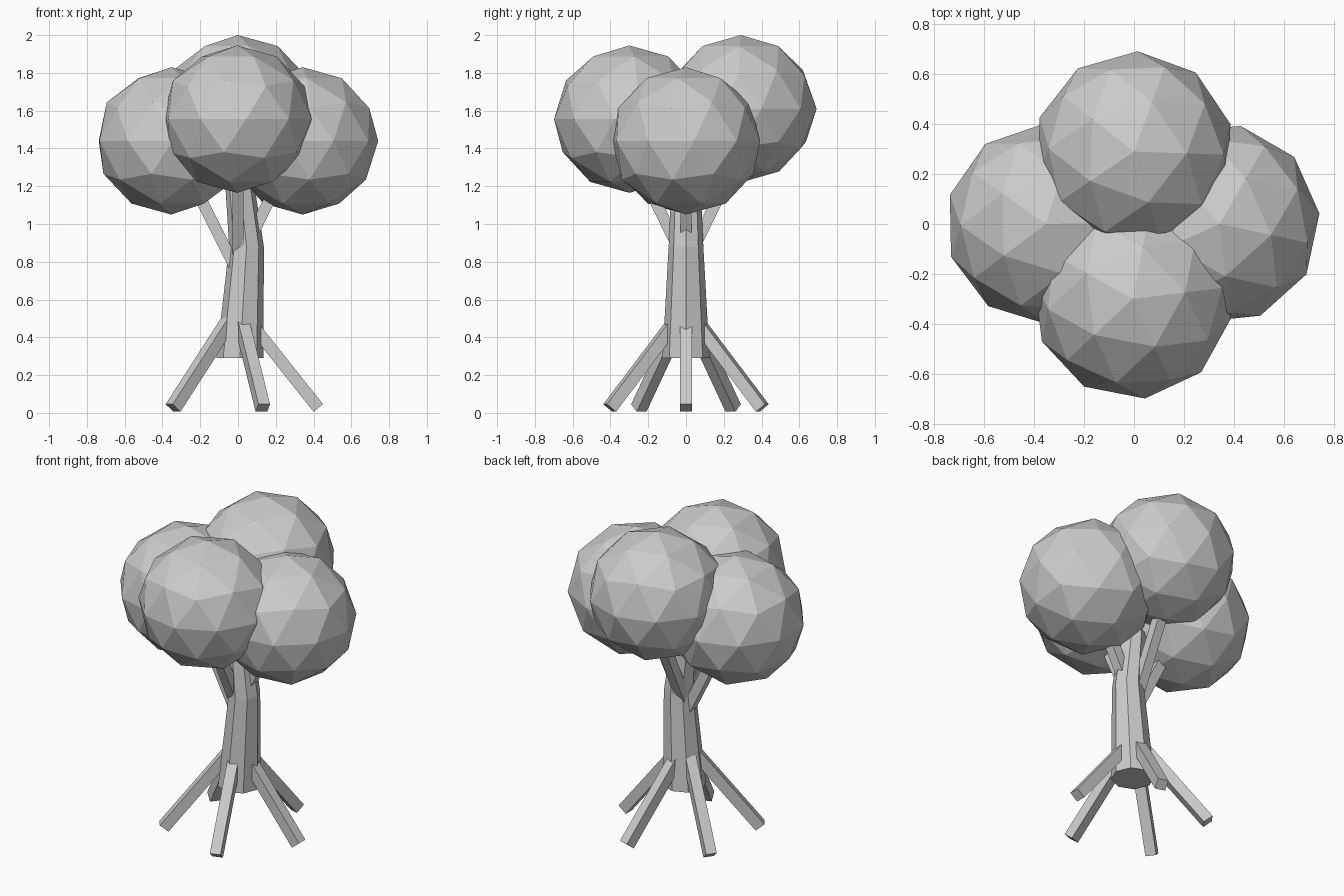
import bpy, bmesh, math
from mathutils import Vector, Matrix

cube = bpy.data.objects.get("Cube")
if cube:
    bpy.data.objects.remove(cube, do_unlink=True)

grey = bpy.data.materials.new("plain grey")
grey.use_nodes = True
COLOR = (0.6, 0.6, 0.6, 1)
grey.diffuse_color = COLOR
grey.node_tree.nodes["Principled BSDF"].inputs["Base Color"].default_value = COLOR


def finish(name, bm):
    bmesh.ops.recalc_face_normals(bm, faces=bm.faces[:])
    mesh = bpy.data.meshes.new(name)
    bm.to_mesh(mesh)
    bm.free()
    mesh.materials.append(grey)
    obj = bpy.data.objects.new(name, mesh)
    bpy.context.collection.objects.link(obj)
    return obj


def bar(name, angle, inner, outer, width, cx=0.0):
    """Square bar in a vertical plane, between two (radius, height) points."""
    a, b = (Vector((r, 0, z)) for r, z in (inner, outer))
    d = b - a
    bm = bmesh.new()
    bmesh.ops.create_cube(bm, size=1)
    pitch = math.atan2(d.x, d.z)
    m = (Matrix.Translation((cx, 0, 0)) @ Matrix.Rotation(math.radians(angle), 4, 'Z')
         @ Matrix.Translation((a + b) / 2) @ Matrix.Rotation(pitch, 4, 'Y')
         @ Matrix.Diagonal((width, width, d.length, 1)))
    bmesh.ops.transform(bm, matrix=m, verts=bm.verts)
    return finish(name, bm)


# Faceted leaf crowns: centre and turn about z
crowns = {
    "crown_front": ((-0.005, -0.3, 1.555), 7),
    "crown_back": ((0, 0.29, 1.61), -2),
    "crown_left": ((0.343, 0, 1.44), -12),
    "crown_right": ((-0.353, 0, 1.44), 1),
}
for name, (centre, turn) in crowns.items():
    bm = bmesh.new()
    bmesh.ops.create_icosphere(bm, subdivisions=2, radius=0.39)
    m = (Matrix.Translation(centre) @ Matrix.Rotation(math.radians(turn), 4, 'Z')
         @ Matrix.Diagonal((1.03, 1.03, 1, 1)))
    bmesh.ops.transform(bm, matrix=m, verts=bm.verts)
    finish(name, bm)

# Bent eight-sided trunk: x offset, height, radius of each ring
bm = bmesh.new()
rings = []
for x, z, r in ((0.01, 0.29, 0.125), (0.045, 0.88, 0.092), (0.005, 1.25, 0.075)):
    rings.append([bm.verts.new((x + r * math.cos(k * math.tau / 8),
                                r * math.sin(k * math.tau / 8), z)) for k in range(8)])
for low, high in zip(rings, rings[1:]):
    for k in range(8):
        n = (k + 1) % 8
        bm.faces.new((low[k], low[n], high[n], high[k]))
bm.faces.new(rings[0][::-1])
bm.faces.new(rings[-1])
finish("trunk", bm)

# Five splayed roots
for i in range(5):
    bar(f"root_{i + 1}", i * 72, (0.06, 0.485), (0.425, 0.026), 0.064)

# Four branches, one to each crown
bar("branch_right", 180, (0.01, 0.76), (0.29, 1.32), 0.06)
for name, angle in (("left", 0), ("back", 90), ("front", 270)):
    bar(f"branch_{name}", angle, (0.03, 0.85), (0.26, 1.32), 0.06)
